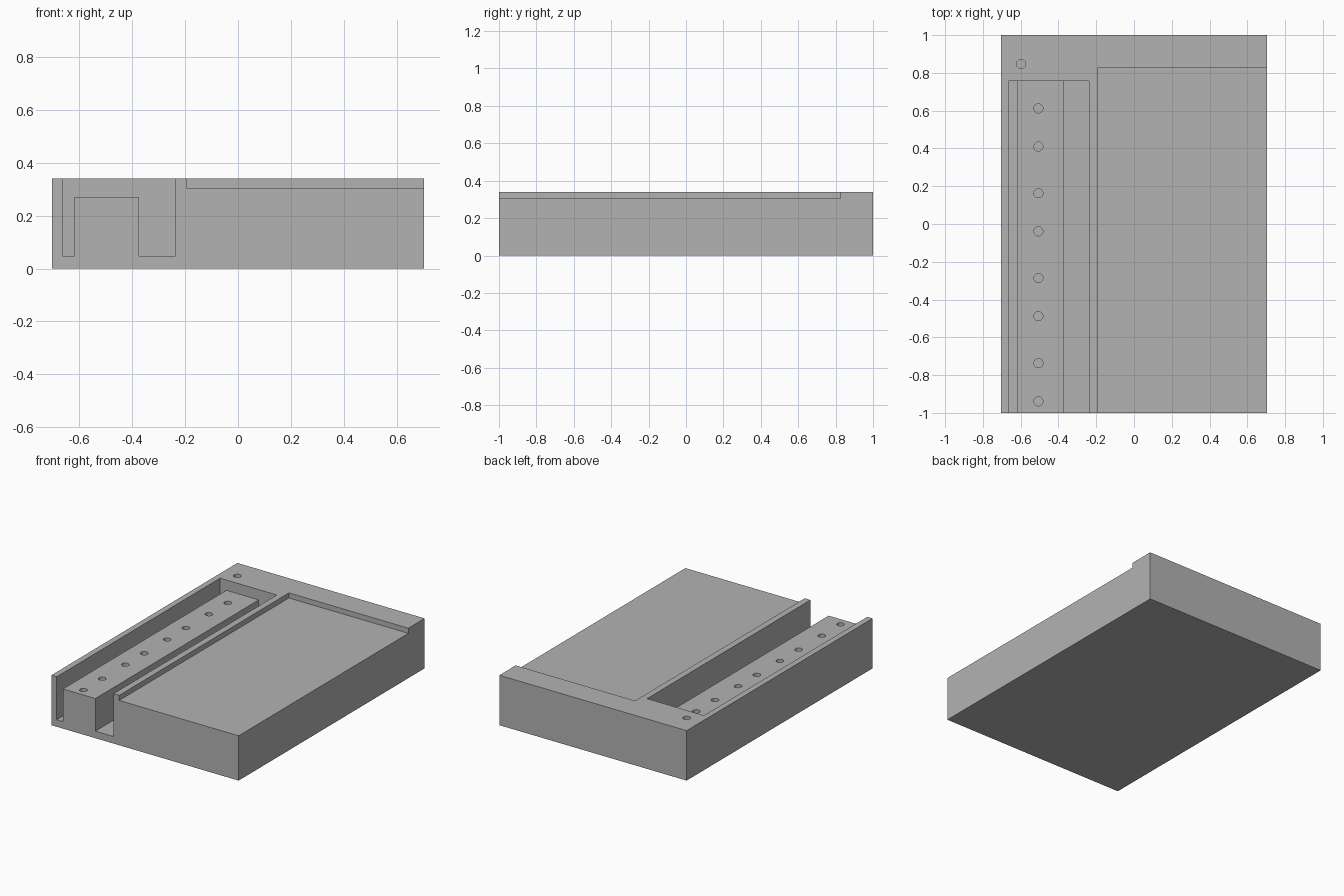
import bpy

cube = bpy.data.objects.get("Cube")
if cube:
    bpy.data.objects.remove(cube, do_unlink=True)

HALF_W, HALF_L, HEIGHT = 0.705, 1.0, 0.34
OVER = 0.1  # cutter overshoot past open sides

grey = bpy.data.materials.new("plain grey")
grey.use_nodes = True
colour = (0.45, 0.45, 0.45, 1)
grey.diffuse_color = colour
grey.node_tree.nodes["Principled BSDF"].inputs["Base Color"].default_value = colour


def box(name, x, y, z):
    """Box spanning the given (low, high) ranges."""
    spans = (x, y, z)
    bpy.ops.mesh.primitive_cube_add(size=1, location=[(a + b) / 2 for a, b in spans])
    obj = bpy.context.object
    obj.name = name
    obj.scale = [b - a for a, b in spans]
    bpy.ops.object.transform_apply(location=True, rotation=False, scale=True)
    obj.data.materials.append(grey)
    return obj


def drill(name, x, y, top, depth=0.12, radius=0.024):
    """Cylinder cutter for a blind hole starting at the given top height."""
    bpy.ops.mesh.primitive_cylinder_add(
        vertices=32, radius=radius, depth=depth + OVER,
        location=(x, y, top + (OVER - depth) / 2))
    obj = bpy.context.object
    obj.name = name
    obj.data.materials.append(grey)
    return obj


def cut(target, cutter):
    """Subtract the cutter from the target, then discard the cutter."""
    mod = target.modifiers.new("cut", "BOOLEAN")
    mod.operation = "DIFFERENCE"
    mod.solver = "EXACT"
    mod.object = cutter
    bpy.context.view_layer.objects.active = target
    bpy.ops.object.modifier_apply(modifier=mod.name)
    bpy.data.objects.remove(cutter, do_unlink=True)


# Solid base block
base = box("base_block", (-HALF_W, HALF_W), (-HALF_L, HALF_L), (0, HEIGHT))

# Grooves either side of the rail, and the lowered top of the rail
front, channel_end, rail_top = -HALF_L - OVER, 0.757, 0.27
above = HEIGHT + OVER
cut(base, box("narrow_groove", (-0.665, -0.618), (front, channel_end), (0.048, above)))
cut(base, box("wide_groove", (-0.374, -0.237), (front, channel_end), (0.048, above)))
cut(base, box("rail_clearance", (-0.65, -0.3), (front, channel_end), (rail_top, above)))

# Shallow tray open to the front and left
cut(base, box("tray", (-0.194, HALF_W + OVER), (front, 0.825), (0.305, above)))

# Pairs of screw holes along the rail, and one in the rear corner
for y in (0.612, 0.163, -0.286, -0.737):
    for offset in (0, -0.202):
        cut(base, drill("rail_hole", -0.506, y + offset, rail_top))
cut(base, drill("corner_hole", -0.598, 0.847, HEIGHT))

# Flat faces with smooth hole walls
bpy.ops.object.select_all(action="DESELECT")
base.select_set(True)
bpy.context.view_layer.objects.active = base
bpy.ops.object.shade_smooth_by_angle()
